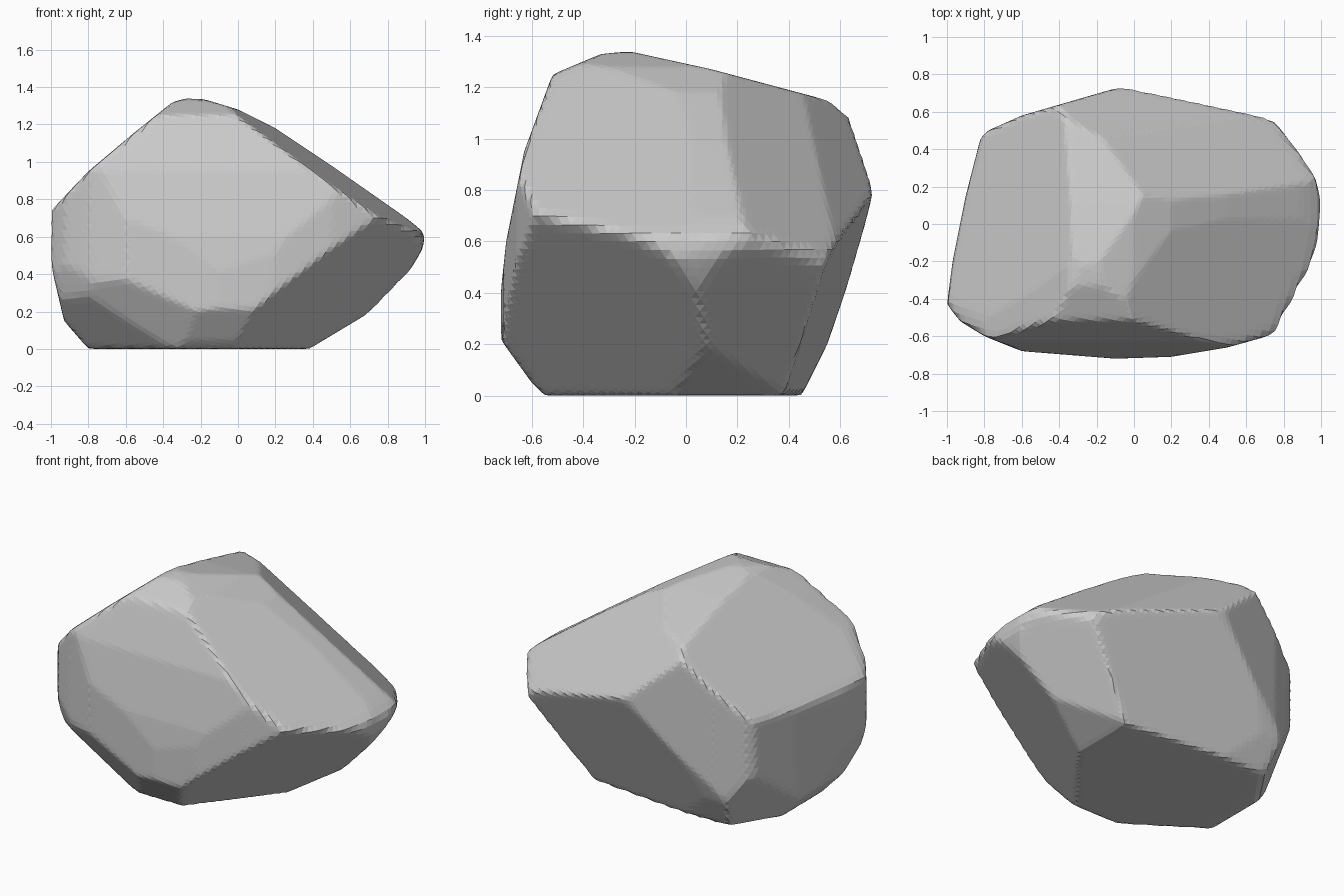
import bpy
import bmesh
from mathutils import Vector

old = bpy.data.objects.get("Cube")
if old:
    bpy.data.objects.remove(old, do_unlink=True)

CORE = Vector((0, 0, 0.6))

# Convex outlines of the boulder along each axis
FRONT_OUTLINE = [
    (-.8, 0), (-.93, .15), (-1, .45), (-1, .74), (-.8, .95), (-.55, 1.16),
    (-.35, 1.32), (-.28, 1.34), (-.18, 1.335), (0, 1.28), (.2, 1.18), (.5, .98),
    (.9, .7), (1, .62), (.99, .54), (.88, .35), (.68, .18), (.38, 0)]
SIDE_OUTLINE = [
    (-.55, 0), (-.6, .05), (-.73, .23), (-.73, .32), (-.7, .6), (-.63, .95),
    (-.52, 1.25), (-.33, 1.33), (-.22, 1.34), (.1, 1.27), (.55, 1.15),
    (.63, 1.1), (.7, .95), (.725, .78), (.67, .55), (.55, .2), (.45, 0)]
TOP_OUTLINE = [
    (-1, -.43), (-.97, -.2), (-.9, .15), (-.82, .46), (-.78, .5), (-.6, .58),
    (-.1, .725), (.05, .725), (.35, .68), (.6, .62), (.75, .55), (.87, .4),
    (.97, .25), (1, .12), (.98, -.1), (.92, -.3), (.82, -.5), (.75, -.59),
    (.5, -.66), (.2, -.71), (-.1, -.72), (-.6, -.68), (-.8, -.6), (-.93, -.52)]

# Broad slanted facets: outward normal and a point on the facet
FACETS = [
    ((.7, -.15, 1), (0, -.5, 1.25)),          # upper right, front
    ((.6, .7, 1), (.33, .12, 1.11)),          # upper right, middle
    ((.48, 1.08, .91), (-.1, .75, .79)),      # upper right, back
    ((-.95, .2, 1), (-.35, -.22, 1.32)),      # upper left
    ((.88, -.69, -1), (.18, -.71, .28)),      # undercut right, front
    ((1, .48, -.885), (.97, .15, .53)),       # undercut right, back
    ((-.35, -1, -.6), (-.55, -.69, .36)),     # undercut front left, upper
    ((-.6, -.9, -1), (-.7, -.42, .1)),        # undercut front left, lower
    ((-.8, -1, -.35), (-.95, -.52, .5)),      # front left corner
    ((.1, 1, -.39), (.4, .38, 0)),            # leaning back
    ((-.77, .5, -.4), (-.82, .46, .38)),      # lower back left corner
]


def make_plane(normal, point):
    """Return an outward unit normal and its distance from the core."""
    normal = Vector(normal).normalized()
    distance = normal.dot(Vector(point) - CORE)
    return (normal, distance) if distance > 0 else (-normal, -distance)


def outline_planes(outline, first, second):
    """Turn each edge of an outline into a plane along the remaining axis."""
    planes = []
    for start, end in zip(outline, outline[1:] + outline[:1]):
        normal, point = Vector(), Vector()
        normal[first] = end[1] - start[1]
        normal[second] = start[0] - end[0]
        point[first], point[second] = start
        planes.append(make_plane(normal, point))
    return planes


def surface_point(direction, planes):
    """Find where a ray from the core first meets a plane."""
    direction = direction.normalized()
    reach = min(distance / normal.dot(direction)
                for normal, distance in planes if normal.dot(direction) > 1e-4)
    return CORE + direction * reach


planes = [make_plane(*facet) for facet in FACETS]
planes += outline_planes(FRONT_OUTLINE, 0, 2)
planes += outline_planes(SIDE_OUTLINE, 1, 2)
planes += outline_planes(TOP_OUTLINE, 0, 1)

# Boulder: a fine ball pressed onto the facets, with edges slightly worn
bm = bmesh.new()
bmesh.ops.create_icosphere(bm, subdivisions=6, radius=1)
for v in bm.verts:
    v.co = surface_point(v.co, planes)
bmesh.ops.smooth_vert(bm, verts=bm.verts, factor=0.3,
                      use_axis_x=True, use_axis_y=True, use_axis_z=True)

mesh = bpy.data.meshes.new("boulder")
bm.to_mesh(mesh)
bm.free()
boulder = bpy.data.objects.new("boulder", mesh)
bpy.context.collection.objects.link(boulder)

# Stone colour
stone = bpy.data.materials.new("grey stone")
stone.use_nodes = True
grey = (.6, .6, .6, 1)
stone.diffuse_color = grey
stone.node_tree.nodes["Principled BSDF"].inputs["Base Color"].default_value = grey
mesh.materials.append(stone)
